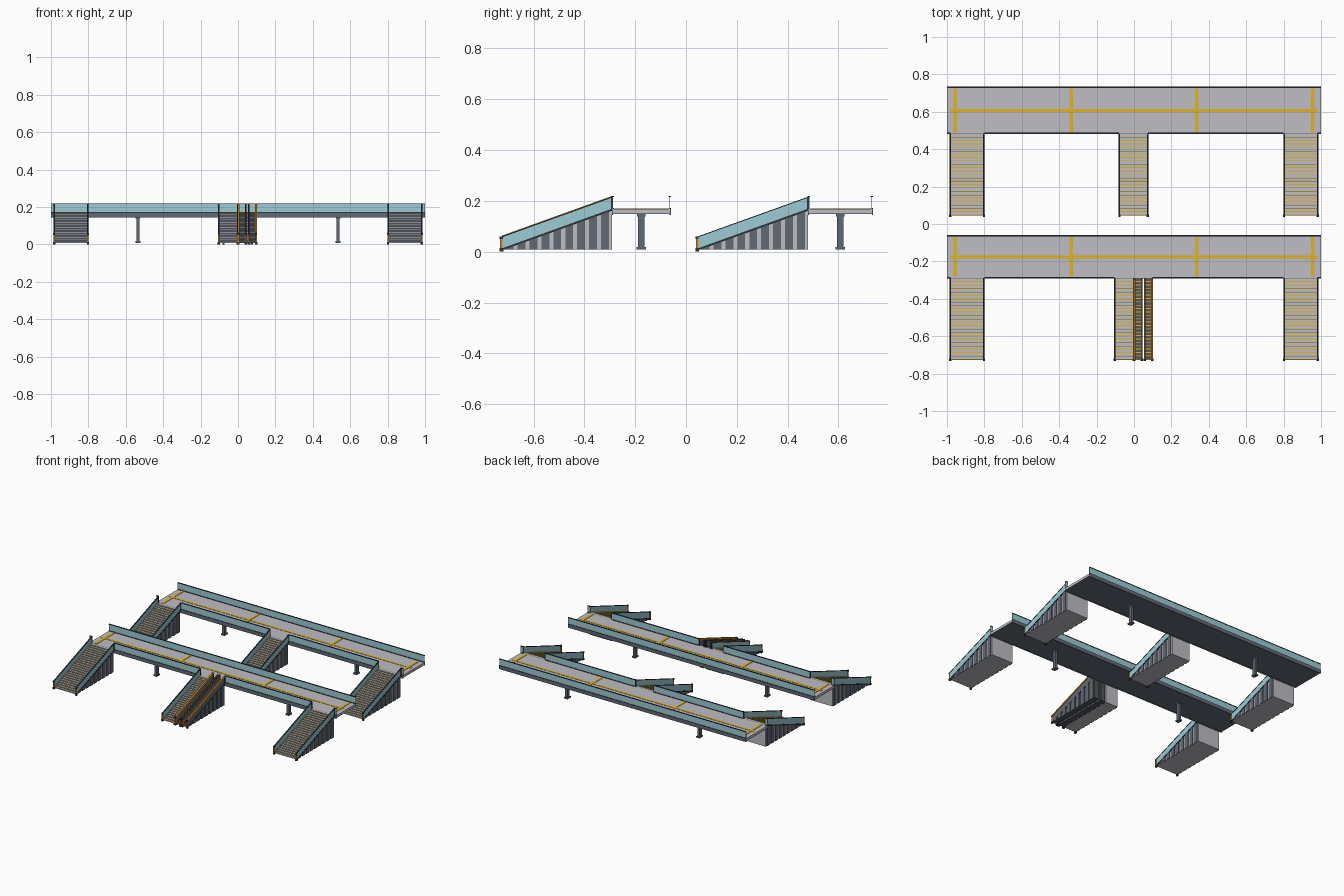
import bpy
import bmesh

cube = bpy.data.objects.get("Cube")
if cube:
    bpy.data.objects.remove(cube, do_unlink=True)


def material(name, rgb):
    m = bpy.data.materials.new(name)
    m.use_nodes = True
    lin = [((c / 255 + 0.055) / 1.055) ** 2.4 for c in rgb] + [1]
    m.diffuse_color = lin
    m.node_tree.nodes["Principled BSDF"].inputs["Base Color"].default_value = lin
    return m


CONCRETE = material("light concrete", (191, 190, 196))
STEEL = material("slate steel", (98, 106, 118))
FRAME = material("dark frame", (46, 54, 64))
GLASS = material("teal glass", (156, 204, 212))
YELLOW = material("yellow marking", (224, 180, 34))
ORANGE = material("orange trim", (210, 136, 26))
TREAD = material("dark tread", (84, 85, 90))

GROUND, DECK = 0.008, 0.168


def part(name, mat, prisms):
    """One object made of (yz outline, x0, x1) prisms."""
    bm = bmesh.new()
    for outline, x0, x1 in prisms:
        a = [bm.verts.new((x0, y, z)) for y, z in outline]
        b = [bm.verts.new((x1, y, z)) for y, z in outline]
        bm.faces.new(a)
        bm.faces.new(b[::-1])
        for i in range(len(a)):
            j = (i + 1) % len(a)
            bm.faces.new((a[i], a[j], b[j], b[i]))
    bmesh.ops.recalc_face_normals(bm, faces=bm.faces)
    me = bpy.data.meshes.new(name)
    bm.to_mesh(me)
    bm.free()
    me.materials.append(mat)
    ob = bpy.data.objects.new(name, me)
    bpy.context.collection.objects.link(ob)


def box(x0, x1, y0, y1, z0, z1):
    return ([(y0, z0), (y1, z0), (y1, z1), (y0, z1)], x0, x1)


def slope(y0, y1):
    """Height of the stair pitch line at y."""
    return lambda y: 0.012 + (y - y0) / (y1 - y0) * (DECK - 0.012)


def band(y0, y1, low, high, x0, x1):
    """Sloping strip between two offsets from the pitch line."""
    f = slope(y0, y1)
    return ([(y0, f(y0) + low), (y1, f(y1) + low),
             (y1, f(y1) + high), (y0, f(y0) + high)], x0, x1)


def steps(name, x0, x1, y0, y1, mat, count=24):
    run, rise = (y1 - y0) / count, (DECK - GROUND) / count
    outline, nosing, kicks = [(y1, GROUND), (y0, GROUND)], [], []
    for i in range(count):
        y, z = y0 + i * run, GROUND + (i + 1) * rise
        outline += [(y, z), (y + run, z)]
        nosing.append(box(x0, x1, y + 0.0005, y + 0.0045, z - 0.001, z + 0.0005))
        kicks.append(box(x0, x1, y - 0.001, y + 0.001, z - rise, z - 0.6 * rise))
    part(name + "_steps", mat, [(outline, x0, x1)])
    part(name + "_nosings", YELLOW, nosing)
    part(name + "_kick_strips", STEEL, kicks)


def cladding(name, x, side, y0, y1):
    """Upright steel ribs on one flank, cut to the pitch line."""
    f, ribs, pitch = slope(y0, y1), [], 0.047
    y = y0 + 0.015
    while y + 0.031 < y1:
        e = y + 0.031
        ribs.append(([(y, GROUND), (e, GROUND), (e, f(e)), (y, f(y))],
                     x, x + side * 0.005))
        y += pitch
    part(name + "_ribs", STEEL, ribs)


def balustrade(name, x, y0, y1, panel):
    part(name + "_panel", panel, [band(y0, y1, 0, 0.045, x - 0.002, x + 0.002)])
    part(name + "_rails", FRAME, [
        band(y0, y1, -0.007, 0.001, x - 0.004, x + 0.004),
        band(y0, y1, 0.044, 0.048, x - 0.004, x + 0.004),
        box(x - 0.004, x + 0.004, y1 - 0.004, y1 + 0.003, DECK - 0.005, 0.218)])
    # Toe post with a foot, a cap and an orange marker
    part(name + "_toe_post", FRAME, [
        box(x - 0.006, x + 0.006, y0 - 0.008, y0 + 0.006, 0, 0.014),
        box(x - 0.005, x + 0.005, y0 - 0.008, y0 + 0.004, 0.05, 0.06)])
    part(name + "_toe_marker", ORANGE, [
        box(x - 0.004, x + 0.004, y0 - 0.007, y0 + 0.003, 0.014, 0.05)])


def stair(name, x0, x1, y0, y1):
    steps(name, x0 + 0.004, x1 - 0.004, y0, y1, CONCRETE)
    cladding(name + "_right", x0 + 0.004, -1, y0, y1)
    cladding(name + "_left", x1 - 0.004, 1, y0, y1)
    balustrade(name + "_right_balustrade", x0 + 0.002, y0, y1, GLASS)
    balustrade(name + "_left_balustrade", x1 - 0.002, y0, y1, GLASS)


def escalator(name, x0, x1, y0, y1, right_grip, left_grip):
    """Moving stair; the grips are the half widths of its handrails."""
    steps(name, x0 + 0.004, x1 - 0.004, y0, y1, TREAD)
    cladding(name, x1 - 0.004, 1, y0, y1)
    for side, x, grip in (("right", x0 + 0.003, right_grip),
                          ("left", x1 - 0.003, left_grip)):
        balustrade(name + "_" + side, x, y0, y1, STEEL)
        part(name + "_" + side + "_handrail", ORANGE,
             [band(y0, y1, 0.040, 0.051, x - grip, x + grip)])


def rail(name, y, spans):
    part(name + "_glass", GLASS,
         [box(a, b, y - 0.0015, y + 0.0015, DECK, 0.216) for a, b in spans])
    part(name + "_bars", FRAME,
         [box(a, b, y - 0.004, y + 0.004, z, z + 0.004)
          for a, b in spans for z in (DECK, 0.215)])


def platform(name, y0, y1, gaps):
    part(name + "_deck", CONCRETE, [box(-1, 1, y0 + 0.003, y1 - 0.003, 0.151, DECK)])
    part(name + "_underside", STEEL, [box(-1, 1, y0 + 0.003, y1 - 0.003, 0.149, 0.151)])
    part(name + "_fascia", STEEL, [
        box(-1, 1, y, y + 0.004, 0.144, DECK) for y in (y0, y1 - 0.004)])

    # Railings, open where the stairs arrive
    edges = [-1] + [x for gap in gaps for x in gap] + [1]
    rail(name + "_front_rail", y0 + 0.004, list(zip(edges[::2], edges[1::2])))
    rail(name + "_back_rail", y1 - 0.004, [(-1, 1)])

    # Guide strips on the deck
    mid = (y0 + y1) / 2
    strips = [box(-0.98, 0.98, mid - 0.008, mid + 0.008, DECK, DECK + 0.002)]
    for x in (-0.955, -0.335, 0.335, 0.955):
        strips.append(box(x - 0.009, x + 0.009, y0 + 0.01, y1 - 0.01,
                          DECK, DECK + 0.0025))
    part(name + "_guide_strips", YELLOW, strips)

    # Supporting columns with flared base and cap
    blocks = []
    for x in (-0.535, 0.535):
        for w, d, z0, z1 in ((0.009, 0.013, GROUND, 0.149),
                             (0.014, 0.019, GROUND, 0.018),
                             (0.012, 0.017, 0.139, 0.149)):
            blocks.append(box(x - w, x + w, mid - d, mid + d, z0, z1))
    part(name + "_columns", STEEL, blocks)


# Front platform: two end stairs, a middle stair and twin escalators
FRONT, BACK = (-0.292, -0.06), (0.48, 0.735)
platform("front_platform", *FRONT, [(-0.98, -0.8), (-0.105, 0.1), (0.8, 0.98)])
platform("back_platform", *BACK, [(-0.98, -0.8), (-0.08, 0.075), (0.8, 0.98)])

for label, toe, top in (("front", -0.725, FRONT[0]), ("back", 0.046, BACK[0])):
    stair(label + "_right_stair", -0.985, -0.8, toe, top)
    stair(label + "_left_stair", 0.8, 0.985, toe, top)
    if label == "front":
        stair("front_middle_stair", -0.105, 0, toe, top)
        escalator("inner_escalator", 0, 0.045, toe, top, 0.005, 0.002)
        escalator("outer_escalator", 0.055, 0.1, toe, top, 0.002, 0.005)
    else:
        stair("back_middle_stair", -0.08, 0.075, toe, top)
